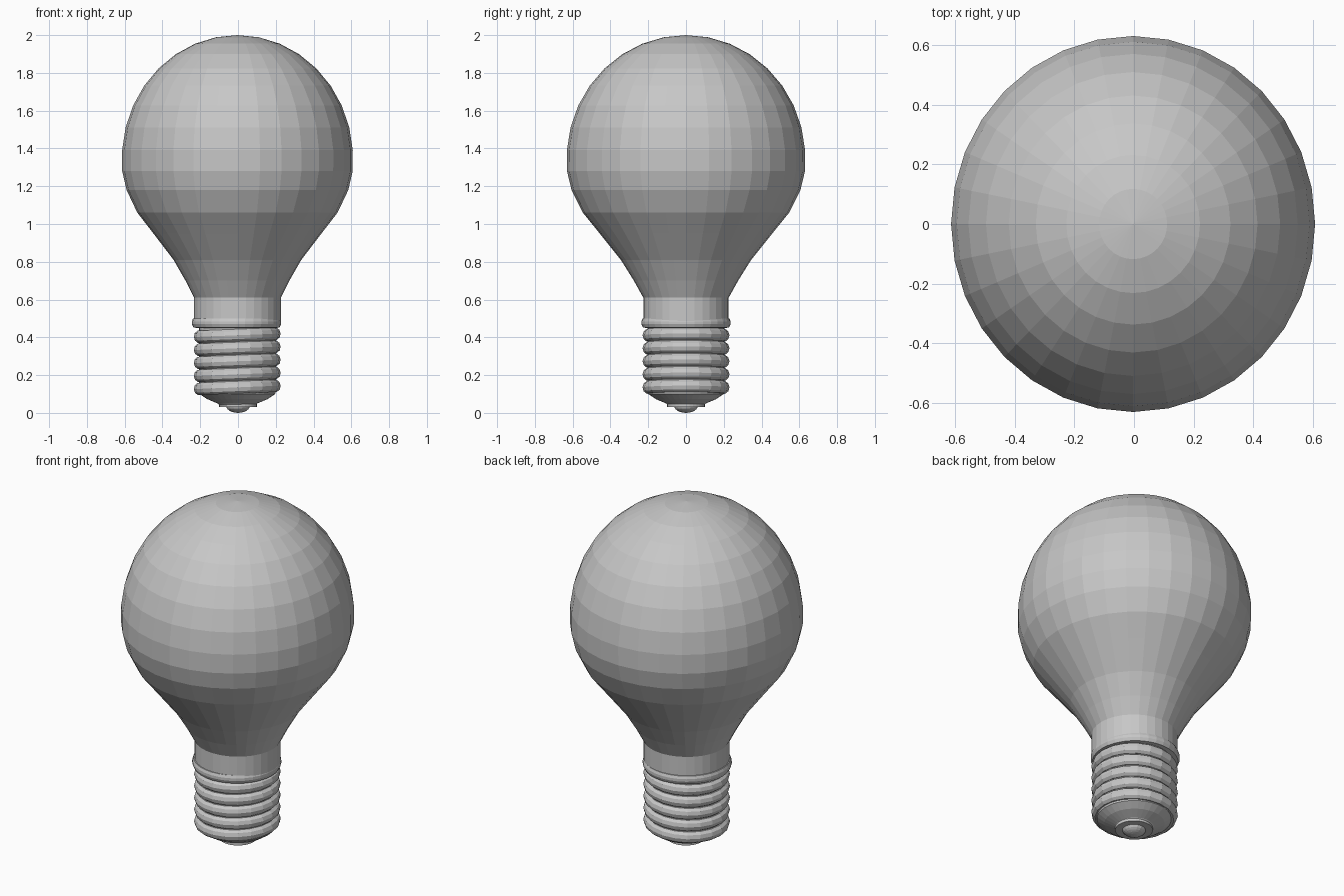
import bpy, bmesh, math
from mathutils import Matrix

cube = bpy.data.objects.get("Cube")
if cube:
    bpy.data.objects.remove(cube)

grey = bpy.data.materials.new("plain grey")
grey.use_nodes = True
grey.diffuse_color = (0.57, 0.57, 0.57, 1)
grey.node_tree.nodes["Principled BSDF"].inputs["Base Color"].default_value = (0.57, 0.57, 0.57, 1)


def lathe(name, profile, sides=32, closed=False, centre=(0, 0, 0), tilt=0):
    """Revolve (x radius, y radius, height) rings around z; zero radius makes a pole."""
    bm = bmesh.new()
    rings = []
    for rx, ry, z in profile:
        if rx == 0:
            rings.append([bm.verts.new((0, 0, z))] * sides)
            continue
        angles = [math.tau * i / sides for i in range(sides)]
        rings.append([bm.verts.new((rx * math.cos(a), ry * math.sin(a), z)) for a in angles])
    pairs = list(zip(rings, rings[1:]))
    if closed:
        pairs.append((rings[-1], rings[0]))
    for low, high in pairs:
        for i in range(sides):
            j = (i + 1) % sides
            bm.faces.new(list(dict.fromkeys((low[i], low[j], high[j], high[i]))))
    bmesh.ops.recalc_face_normals(bm, faces=bm.faces)
    bm.transform(Matrix.Translation(centre) @ Matrix.Rotation(tilt, 4, "Y"))
    mesh = bpy.data.meshes.new(name)
    bm.to_mesh(mesh)
    bm.free()
    mesh.materials.append(grey)
    obj = bpy.data.objects.new(name, mesh)
    bpy.context.collection.objects.link(obj)


def round_rings(points):
    return [(r, r, z) for r, z in points]


# Glass: straight neck, flared shoulder, then a round dome
neck = [(0.23, 0.226, 0.48), (0.23, 0.226, 0.61), (0.275, 0.276, 0.70), (0.338, 0.345, 0.81),
        (0.445, 0.457, 0.95), (0.53, 0.546, 1.06), (0.587, 0.606, 1.18), (0.61, 0.63, 1.28)]
dome = [(0.612 * math.sin(a), 0.632 * math.sin(a), 1.345 + 0.655 * math.cos(a))
        for a in (math.radians(86 - 10.75 * i) for i in range(8))]
lathe("glass_bulb", neck + dome + [(0, 0, 2.0)], centre=(-0.003, 0, 0))

# Collar between the glass and the screw base
lathe("collar", round_rings([(0.19, 0.448), (0.228, 0.452), (0.236, 0.47), (0.236, 0.485),
                             (0.23, 0.5), (0.21, 0.502)]), centre=(-0.008, 0, 0))

# Screw base: tapered underside running up into the core
lathe("screw_core", round_rings([(0.095, 0.04), (0.105, 0.05), (0.16, 0.073), (0.2, 0.1),
                                 (0.204, 0.14), (0.204, 0.46)]), centre=(-0.003, 0, 0))

# Slightly tilted thread ridges
for n in range(5):
    ridge = [(0.2 + 0.03 * math.cos(a), 0.034 * math.sin(a))
             for a in (math.tau * k / 10 for k in range(10))]
    lathe(f"thread_ridge_{n + 1}", round_rings(ridge), sides=20, closed=True,
          centre=(-0.004, 0, 0.135 + 0.069 * n), tilt=-0.04)

# Insulator disc and rounded contact
lathe("insulator_disc", round_rings([(0, 0.032), (0.1, 0.032), (0.1, 0.052), (0, 0.052)]))
contact = [(0.064 * math.sin(a), 0.04 - 0.04 * math.cos(a))
           for a in (math.pi / 12 * i for i in range(1, 9))]
lathe("contact", round_rings([(0, 0)] + contact), sides=16)
